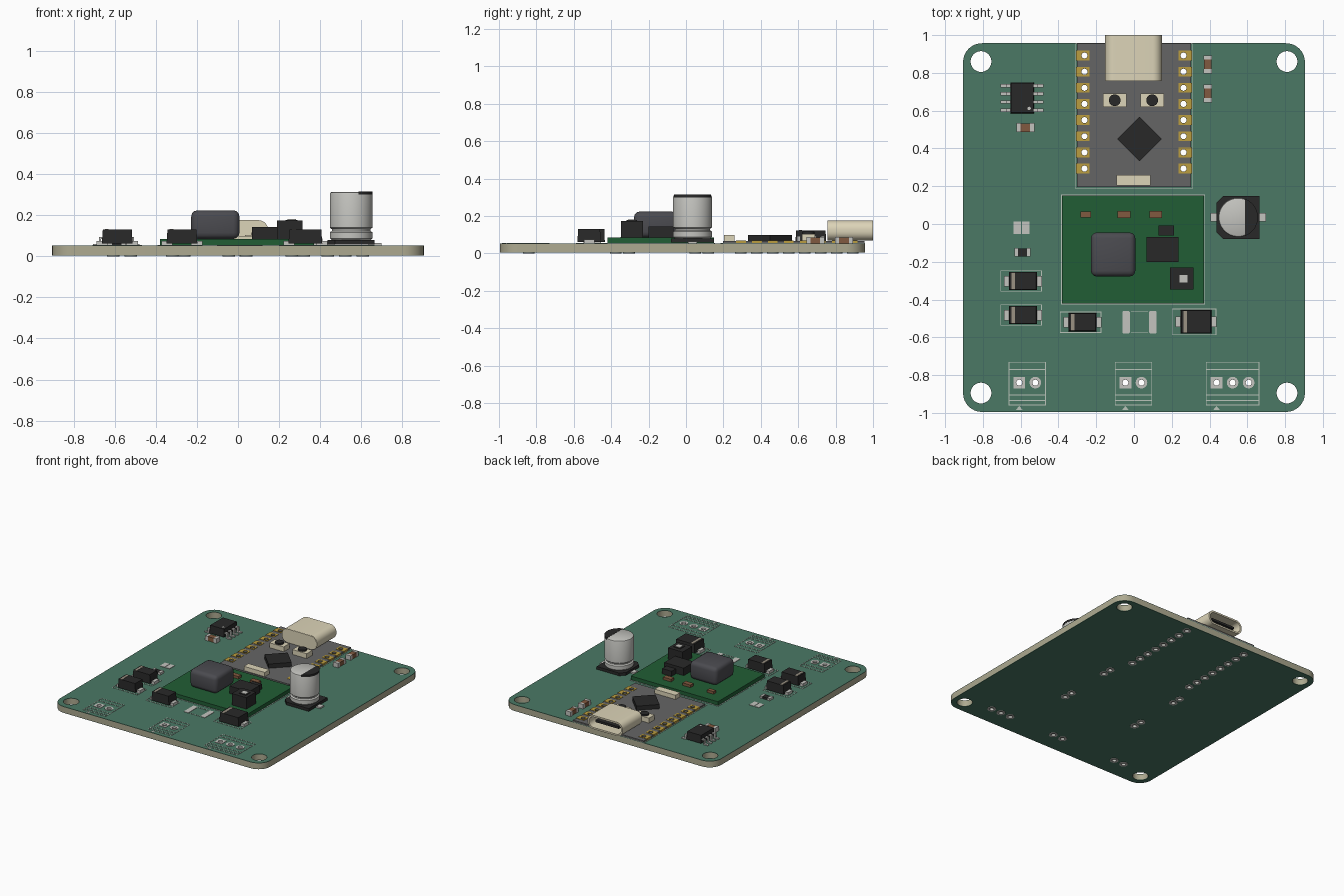
import bpy, bmesh, math
from mathutils import Matrix

if "Cube" in bpy.data.objects:
    bpy.data.objects.remove(bpy.data.objects["Cube"])


def mat(name, r, g, b):
    m = bpy.data.materials.new(name)
    m.diffuse_color = (r, g, b, 1)
    m.use_nodes = True
    m.node_tree.nodes["Principled BSDF"].inputs["Base Color"].default_value = m.diffuse_color
    return m


MASK = mat("solder_mask", 0.07, 0.19, 0.13)
CORE = mat("board_core", 0.42, 0.40, 0.28)
BLACK = mat("black_plastic", 0.022, 0.022, 0.022)
DARK = mat("ferrite", 0.07, 0.07, 0.08)
SILVER = mat("silver", 0.55, 0.55, 0.52)
SILK = mat("silkscreen", 0.5, 0.56, 0.5)
GOLD = mat("gold", 0.50, 0.34, 0.05)
GREY = mat("grey_board", 0.13, 0.13, 0.13)
GREEN = mat("green_board", 0.015, 0.11, 0.035)
CREAM = mat("cream_metal", 0.72, 0.66, 0.48)
BROWN = mat("ceramic_brown", 0.22, 0.10, 0.05)
BAND = mat("cathode_band", 0.33, 0.29, 0.23)


def finish(name, bm, material):
    bmesh.ops.recalc_face_normals(bm, faces=bm.faces)
    me = bpy.data.meshes.new(name)
    bm.to_mesh(me)
    bm.free()
    ob = bpy.data.objects.new(name, me)
    bpy.context.collection.objects.link(ob)
    me.materials.append(material)
    return ob


def smooth(ob, angle=35):
    bpy.ops.object.select_all(action='DESELECT')
    ob.select_set(True)
    bpy.context.view_layer.objects.active = ob
    bpy.ops.object.shade_smooth_by_angle(angle=math.radians(angle))


def box(name, x0, x1, y0, y1, z0, z1, material, bevel=0, taper=1, rot=0, segs=3):
    bm = bmesh.new()
    bmesh.ops.create_cube(bm, size=1)
    for v in bm.verts:
        k = taper if v.co.z > 0 else 1
        v.co = (v.co.x * (x1 - x0) * k, v.co.y * (y1 - y0) * k, v.co.z * (z1 - z0))
    if bevel:
        bmesh.ops.bevel(bm, geom=bm.edges[:], offset=bevel, segments=segs, profile=0.5, affect='EDGES')
    bm.transform(Matrix.Translation(((x0 + x1) / 2, (y0 + y1) / 2, (z0 + z1) / 2)) @ Matrix.Rotation(rot, 4, 'Z'))
    ob = finish(name, bm, material)
    if bevel:
        smooth(ob)
    return ob


def lathe(name, profile, x, y, material, n=32, closed=False):
    bm = bmesh.new()
    rings = [[bm.verts.new((x + r * math.cos(2 * math.pi * i / n), y + r * math.sin(2 * math.pi * i / n), z))
              for i in range(n)] for r, z in profile]
    pairs = list(zip(rings, rings[1:])) + ([(rings[-1], rings[0])] if closed else [])
    for a, b in pairs:
        for i in range(n):
            bm.faces.new((a[i], a[(i + 1) % n], b[(i + 1) % n], b[i]))
    if not closed:
        bm.faces.new(rings[0])
        bm.faces.new(rings[-1])
    ob = finish(name, bm, material)
    smooth(ob)
    return ob


def rrect(x0, x1, y0, y1, r, n=8):
    pts = []
    for cx, cy, a in ((x1 - r, y1 - r, 0), (x0 + r, y1 - r, 90), (x0 + r, y0 + r, 180), (x1 - r, y0 + r, 270)):
        pts += [(cx + r * math.cos(math.radians(a + 90 * i / n)), cy + r * math.sin(math.radians(a + 90 * i / n)))
                for i in range(n + 1)]
    return pts


def rect(x0, x1, y0, y1):
    return [(x0, y0), (x1, y0), (x1, y1), (x0, y1)]


def circle(x, y, r, n=16):
    return [(x + r * math.cos(2 * math.pi * i / n), y + r * math.sin(2 * math.pi * i / n)) for i in range(n)]


def plate(name, loops, lo, hi, material, along_y=False):
    """Filled outline with holes, thickened between lo and hi along z (or y)."""
    cu = bpy.data.curves.new(name, 'CURVE')
    cu.dimensions, cu.fill_mode, cu.extrude = '2D', 'BOTH', (hi - lo) / 2
    for pts in loops:
        sp = cu.splines.new('POLY')
        sp.points.add(len(pts) - 1)
        for p, (x, y) in zip(sp.points, pts):
            p.co = (x, y, 0, 1)
        sp.use_cyclic_u = True
    tmp = bpy.data.objects.new(name, cu)
    bm = bmesh.new()
    me = tmp.to_mesh()
    bm.from_mesh(me)
    tmp.to_mesh_clear()
    bpy.data.objects.remove(tmp)
    bmesh.ops.remove_doubles(bm, verts=bm.verts, dist=1e-5)
    mid = (lo + hi) / 2
    bm.transform(Matrix.Translation((0, mid, 0)) @ Matrix.Rotation(math.pi / 2, 4, 'X') if along_y
                 else Matrix.Translation((0, 0, mid)))
    ob = finish(name, bm, material)
    smooth(ob)
    return ob


# Hole positions
terminals = [(-0.565, 2), (-0.003, 2), (0.522, 3)]
term_pins = [[(cx + (i - (n - 1) / 2) * 0.085, -0.84) for i in range(n)] for cx, n in terminals]
mcu_pins = [(s * 0.262, 0.892 - i * 0.0855) for s in (-1, 1) for i in range(8)]
buck_pins = [(s * 0.32, y) for s in (-1, 1) for y in (0.12, 0.05, -0.305, -0.375)]
mounts = [(s * 0.81, y) for s in (-1, 1) for y in (0.86, -0.895)]
T = 0.053  # board top

# Main board: core with a mask layer on each side
holes = [circle(x, y, 0.055, 32) for x, y in mounts]
holes += [circle(x, y, 0.022) for x, y in sum(term_pins, []) + mcu_pins + buck_pins]
outline = rrect(-0.905, 0.905, -0.995, 0.957, 0.1)
plate("board_core", [outline] + holes, 0.007, 0.050, CORE)
plate("mask_top", [outline] + holes, 0.050, T, MASK)
plate("mask_bottom", [outline] + holes, 0.004, 0.007, MASK)

# Plated through holes
for x, y in sum(term_pins, []) + mcu_pins + buck_pins:
    lathe("plated_hole", [(0.016, 0), (0.031, 0), (0.031, 0.004), (0.022, 0.004), (0.022, T),
                          (0.031, T), (0.031, T + 0.003), (0.016, T + 0.003)], x, y, SILVER, 16, True)


# Silkscreen outlines
def frame(name, x0, x1, y0, y1, w=0.004):
    plate(name, [rect(x0, x1, y0, y1), rect(x0 + w, x1 - w, y0 + w, y1 - w)], T, T + 0.002, SILK)


for (cx, n), pins in zip(terminals, term_pins):
    h = 0.0985 if n == 2 else 0.142
    frame("terminal_outline", cx - h, cx + h, -0.96, -0.73)
    for y in (-0.77, -0.905, -0.935):
        box("terminal_line", cx - h, cx + h, y - 0.002, y + 0.002, T, T + 0.002, SILK)
    x, y = pins[0]
    plate("pin_one_mark", [[(x - 0.018, -0.985), (x + 0.018, -0.985), (x, -0.963)]], T, T + 0.002, SILK)
    plate("pin_one_pad", [rect(x - 0.031, x + 0.031, y - 0.031, y + 0.031), circle(x, y, 0.016)],
          T, T + 0.003, SILVER)
frame("regulator_outline", -0.386, 0.376, -0.426, 0.156)
frame("controller_outline", -0.31, 0.31, 0.185, 0.957)

# Controller module with edge pads
hole = [circle(x, y, 0.016) for x, y in mcu_pins]
plate("controller_board", [rect(-0.303, 0.303, 0.197, 0.955)] + hole, 0.056, 0.067, GREY)
for x, y in mcu_pins:
    s = 1 if x > 0 else -1
    a, b = sorted((s * 0.235, s * 0.306))
    plate("edge_pad", [rect(a, b, y - 0.026, y + 0.026), circle(x, y, 0.017)], 0.0545, 0.0695, GOLD)
box("controller_chip", -0.053, 0.113, 0.367, 0.533, 0.067, 0.1, BLACK, rot=math.pi / 4)
box("antenna_part", -0.092, 0.088, 0.203, 0.26, 0.067, 0.1, CREAM)
for x in (-0.102, 0.096):
    box("button_base", x - 0.062, x + 0.062, 0.62, 0.69, 0.067, 0.105, CREAM)
    lathe("button_cap", [(0.031, 0.1), (0.031, 0.117)], x, 0.655, BLACK, 24)

# USB socket: hollow shell, dark back wall and tongue
plate("usb_shell", [rrect(-0.153, 0.147, 0.069, 0.176, 0.048), rrect(-0.14, 0.134, 0.082, 0.163, 0.038)],
      0.76, 1.0, CREAM, True)
plate("usb_rear", [rrect(-0.152, 0.146, 0.07, 0.175, 0.047)], 0.757, 0.775, CREAM, True)
plate("usb_inner_wall", [rrect(-0.14, 0.134, 0.082, 0.163, 0.038)], 0.775, 0.83, BLACK, True)
box("usb_tongue", -0.103, 0.097, 0.82, 0.975, 0.114, 0.131, BLACK)

# Voltage regulator module
plate("regulator_board", [rect(-0.38, 0.37, -0.42, 0.15)], 0.056, 0.085, GREEN)
box("inductor", -0.228, 0.007, -0.278, -0.045, 0.085, 0.224, DARK, bevel=0.03)
box("regulator_chip", 0.067, 0.235, -0.2, -0.068, 0.085, 0.143, BLACK)
box("small_chip", 0.13, 0.212, -0.06, -0.008, 0.085, 0.125, BLACK)
box("trimmer_body", 0.19, 0.315, -0.347, -0.23, 0.085, 0.174, BLACK)
box("trimmer_screw", 0.232, 0.29, -0.318, -0.262, 0.17, 0.178, BLACK)
box("trimmer_slot", 0.242, 0.283, -0.311, -0.27, 0.17, 0.181, SILVER)


def two_terminal(name, x, y, l, w, z0, z1, body, vertical=False):
    """Chip part with metal end caps."""
    for a, b, m, g, part in ((-l / 2, -l * 0.27, SILVER, 0, "_cap"), (l * 0.27, l / 2, SILVER, 0, "_cap"),
                             (-l * 0.3, l * 0.3, body, 0.002, "_body")):
        h = w / 2 - g
        dims = (x - h, x + h, y + a, y + b) if vertical else (x + a, x + b, y - h, y + h)
        box(name + part, *dims, z0, z1 - g, m)


for x, l in ((-0.255, 0.055), (-0.053, 0.068), (0.115, 0.068)):
    box("regulator_capacitor", x - l / 2, x + l / 2, 0.05 - l * 0.28, 0.05 + l * 0.28, 0.085, 0.105, BROWN)
two_terminal("capacitor_a", 0.39, 0.845, 0.095, 0.044, T, 0.088, BROWN, True)
two_terminal("capacitor_b", 0.39, 0.692, 0.095, 0.044, T, 0.088, BROWN, True)
two_terminal("capacitor_c", -0.575, 0.51, 0.095, 0.048, T, 0.088, BROWN)
two_terminal("resistor", -0.59, -0.15, 0.085, 0.046, T, 0.07, BLACK)

# Jumper and unpopulated fuse pads
for x in (-0.617, -0.573):
    box("jumper_pad", x - 0.02, x + 0.02, -0.052, 0.012, T, T + 0.003, SILVER)
for x in (-0.042, 0.1):
    plate("fuse_pad", [rrect(x - 0.02, x + 0.02, -0.58, -0.46, 0.008, 3)], T, T + 0.003, SILVER)
for y in (-0.576, -0.464):
    box("fuse_line", -0.015, 0.075, y - 0.002, y + 0.002, T, T + 0.002, SILK)

# Diodes
for x, y, l, w in ((-0.588, -0.302, 0.15, 0.096), (-0.588, -0.482, 0.15, 0.096),
                   (-0.273, -0.52, 0.15, 0.096), (0.328, -0.518, 0.165, 0.125)):
    box("diode_body", x - l / 2, x + l / 2, y - w / 2, y + w / 2, 0.062, 0.13, BLACK, taper=0.94)
    box("diode_band", x - l * 0.40, x - l * 0.28, y - w * 0.46, y + w * 0.46, 0.125, 0.132, BAND)
    for s in (-1, 1):
        a, b = sorted((x + s * (l / 2 - 0.03), x + s * (l / 2 + 0.025)))
        box("diode_lead", a, b, y - 0.028, y + 0.028, T, 0.075, SILVER)
    frame("diode_outline", x - l / 2 - 0.045, x + l / 2 + 0.025, y - w / 2 - 0.008, y + w / 2 + 0.008)

# Eight-pin chip with bent leads
box("transceiver_body", -0.655, -0.53, 0.585, 0.75, 0.062, 0.123, BLACK, taper=0.95)
lathe("transceiver_dot", [(0.009, 0.12), (0.009, 0.1245)], -0.555, 0.612, SILVER, 16)
for s in (-1, 1):
    for i in range(4):
        y, c = 0.732 - i * 0.043, -0.5925
        for a, b, z0, z1 in ((0.055, 0.083, 0.085, 0.094), (0.075, 0.085, 0.055, 0.094), (0.078, 0.113, T, 0.061)):
            x0, x1 = sorted((c + s * a, c + s * b))
            box("transceiver_lead", x0, x1, y - 0.009, y + 0.009, z0, z1, SILVER)

# Electrolytic capacitor
cx, cy, h, k = 0.551, 0.035, 0.114, 0.035
plate("capacitor_base", [[(cx - h + k, cy - h), (cx + h, cy - h), (cx + h, cy + h), (cx - h + k, cy + h),
                          (cx - h, cy + h - k), (cx - h, cy - h + k)]], 0.058, 0.08, BLACK)
lathe("capacitor_can", [(0.096, 0.08), (0.104, 0.088), (0.104, 0.117), (0.094, 0.124), (0.094, 0.132),
                        (0.104, 0.14), (0.104, 0.302), (0.101, 0.31), (0.094, 0.314)], cx, cy, SILVER, 48)
a0 = math.acos(0.35)
arc = [-a0 + 2 * a0 * i / 20 for i in range(21)]
plate("polarity_mark", [[(cx + 0.105 * math.cos(a), cy + 0.105 * math.sin(a)) for a in arc]], 0.3, 0.3155, BLACK)
for x0, x1 in ((0.405, 0.47), (0.635, 0.7)):
    box("capacitor_lead", x0, x1, cy - 0.023, cy + 0.023, T, 0.064, SILVER)
